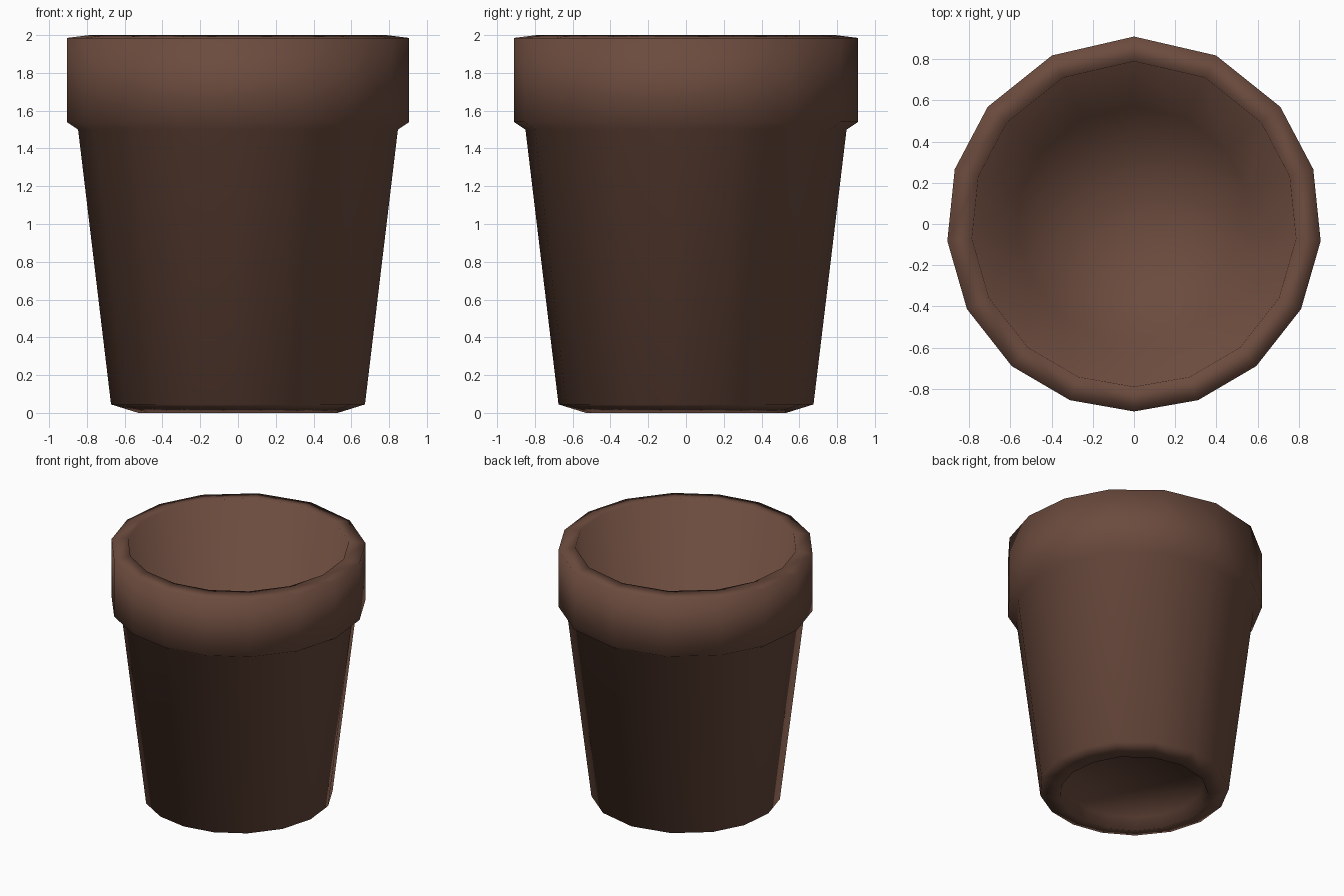
import bpy, bmesh, math

if "Cube" in bpy.data.objects:
    bpy.data.objects.remove(bpy.data.objects["Cube"])

# Slightly uneven 16-sided outline: degrees from +y, mirrored across x = 0
half = [0, 26, 51.3, 73, 95.2, 117, 139.3, 160, 180]
angles = half + [360 - a for a in reversed(half[1:-1])]

# Lathe profile (radius, height), from under the base, up the outside, down the inside
profile = [(0.50, 0.09), (0.53, 0.0), (0.675, 0.045),   # hollow foot
           (0.85, 1.50), (0.91, 1.54),                  # tapered wall, underside of the rim
           (0.91, 1.985), (0.79, 2.0),                  # rim band and lip
           (0.57, 0.15)]                                # inner wall down to the floor

bm = bmesh.new()
rings = [[bm.verts.new((r * math.sin(math.radians(a)), r * math.cos(math.radians(a)), z))
          for a in angles] for r, z in profile]
n = len(angles)
for lower, upper in zip(rings, rings[1:]):
    for i in range(n):
        j = (i + 1) % n
        bm.faces.new((lower[i], lower[j], upper[j], upper[i]))

# Close the underside and the inner floor with fans
for ring, z in ((rings[0], 0.09), (rings[-1], 0.15)):
    centre = bm.verts.new((0, 0, z))
    for i in range(n):
        bm.faces.new((centre, ring[i], ring[(i + 1) % n]))
bmesh.ops.recalc_face_normals(bm, faces=bm.faces)
for f in bm.faces:
    f.smooth = True

mesh = bpy.data.meshes.new("flower_pot")
bm.to_mesh(mesh)
bm.free()

# Brown clay
clay = bpy.data.materials.new("brown_clay")
clay.diffuse_color = (0.15, 0.071, 0.048, 1)
clay.use_nodes = True
clay.node_tree.nodes["Principled BSDF"].inputs["Base Color"].default_value = clay.diffuse_color
mesh.materials.append(clay)
pot = bpy.data.objects.new("flower_pot", mesh)
bpy.context.collection.objects.link(pot)
